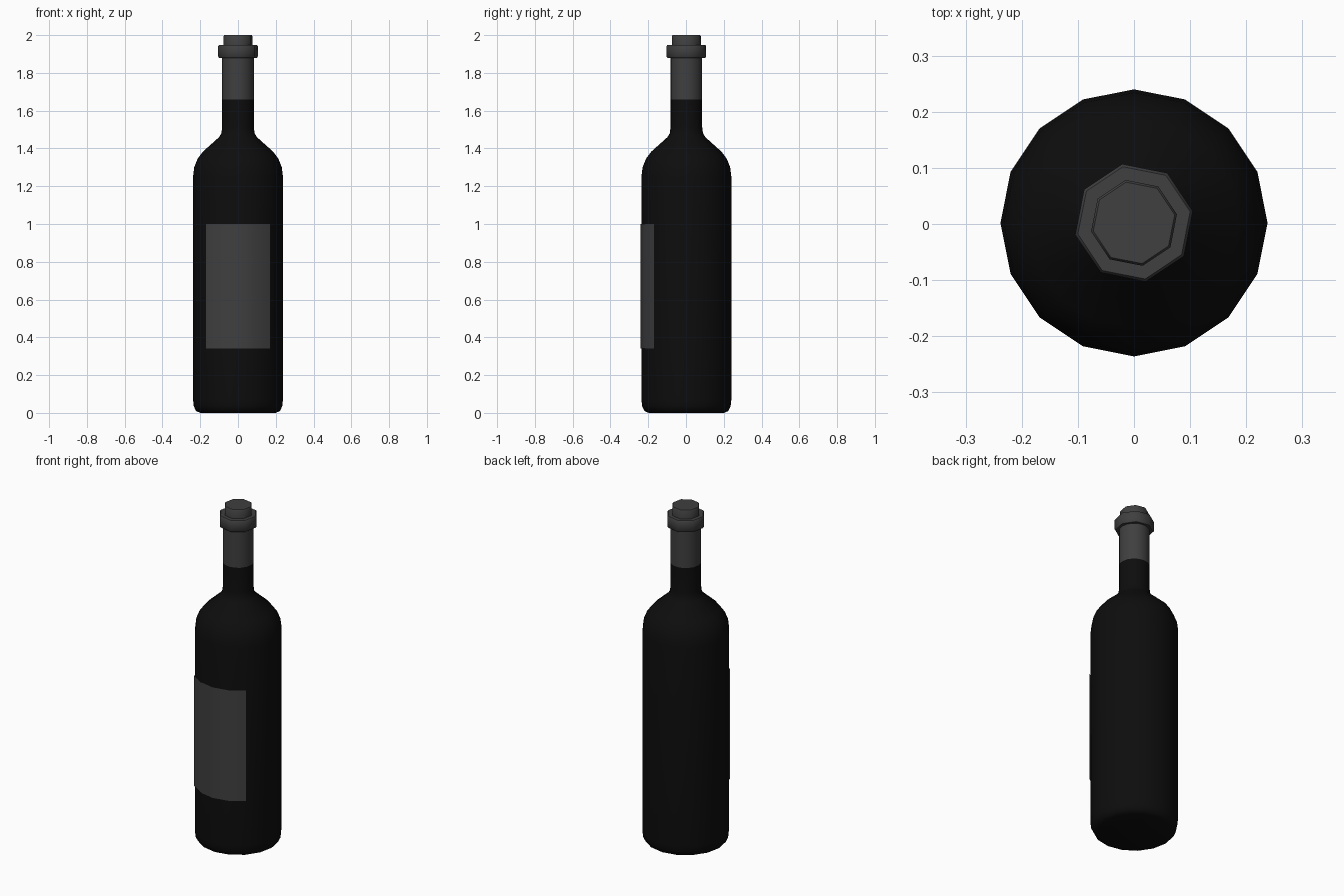
import bpy, bmesh
from math import cos, sin, radians

if "Cube" in bpy.data.objects:
    bpy.data.objects.remove(bpy.data.objects["Cube"], do_unlink=True)


def material(name, value):
    m = bpy.data.materials.new(name)
    m.use_nodes = True
    col = (value, value, value, 1)
    m.diffuse_color = col
    bsdf = m.node_tree.nodes["Principled BSDF"]
    bsdf.inputs["Base Color"].default_value = col
    bsdf.inputs["Roughness"].default_value = 0.5
    return m


GLASS = material("black glass", 0.004)
GREY = material("dark grey", 0.05)
CENTRE_Y = 0.002


def lathe(name, profile, sides, mat, start=0.0, sweep=360.0, caps=(False, False), smooth=40):
    """Sweep a (radius, z) profile about the upright axis."""
    bm = bmesh.new()
    closed = sweep == 360.0
    count = sides if closed else sides + 1
    angles = [radians(start + sweep * i / sides) for i in range(count)]
    rings = [[bm.verts.new((r * cos(a), r * sin(a) + CENTRE_Y, z)) for a in angles]
             for r, z in profile]
    for low, high in zip(rings, rings[1:]):
        for i in range(sides):
            j = (i + 1) % count
            bm.faces.new((low[i], low[j], high[j], high[i]))
    if caps[0]:
        bm.faces.new(rings[0][::-1])
    if caps[1]:
        bm.faces.new(rings[-1])
    mesh = bpy.data.meshes.new(name)
    bm.to_mesh(mesh)
    bm.free()
    mesh.materials.append(mat)
    ob = bpy.data.objects.new(name, mesh)
    bpy.context.collection.objects.link(ob)
    bpy.ops.object.select_all(action="DESELECT")
    ob.select_set(True)
    bpy.context.view_layer.objects.active = ob
    bpy.ops.object.shade_smooth_by_angle(angle=radians(smooth))
    return ob


# Glass body with rounded foot, shoulder and lower neck
lathe("bottle_body",
      [(0.2, 0), (0.222, 0.01), (0.234, 0.035), (0.238, 0.07), (0.238, 1.25),
       (0.232, 1.3), (0.214, 1.345), (0.187, 1.382), (0.1, 1.46),
       (0.088, 1.48), (0.084, 1.51), (0.084, 1.66)],
      16, GLASS, caps=(True, False))

# Foil sleeve around the upper neck
lathe("neck_foil", [(0.084, 1.66), (0.084, 1.89)], 16, GREY)

# Eight-sided lip with bevelled rims
lathe("lip_ring",
      [(0.08, 1.88), (0.102, 1.88), (0.107, 1.886), (0.107, 1.942), (0.102, 1.948), (0.07, 1.948)],
      8, GREY, start=11.25, caps=(True, True), smooth=50)

# Stopper above the lip
lathe("stopper", [(0.078, 1.94), (0.078, 1.995), (0.074, 2.0)], 8, GREY,
      start=11.25, caps=(False, True), smooth=50)

# Paper label wrapped over the front quarter
lathe("front_label", [(0.242, 0.34), (0.242, 1.0)], 4, GREY, start=225, sweep=90)
